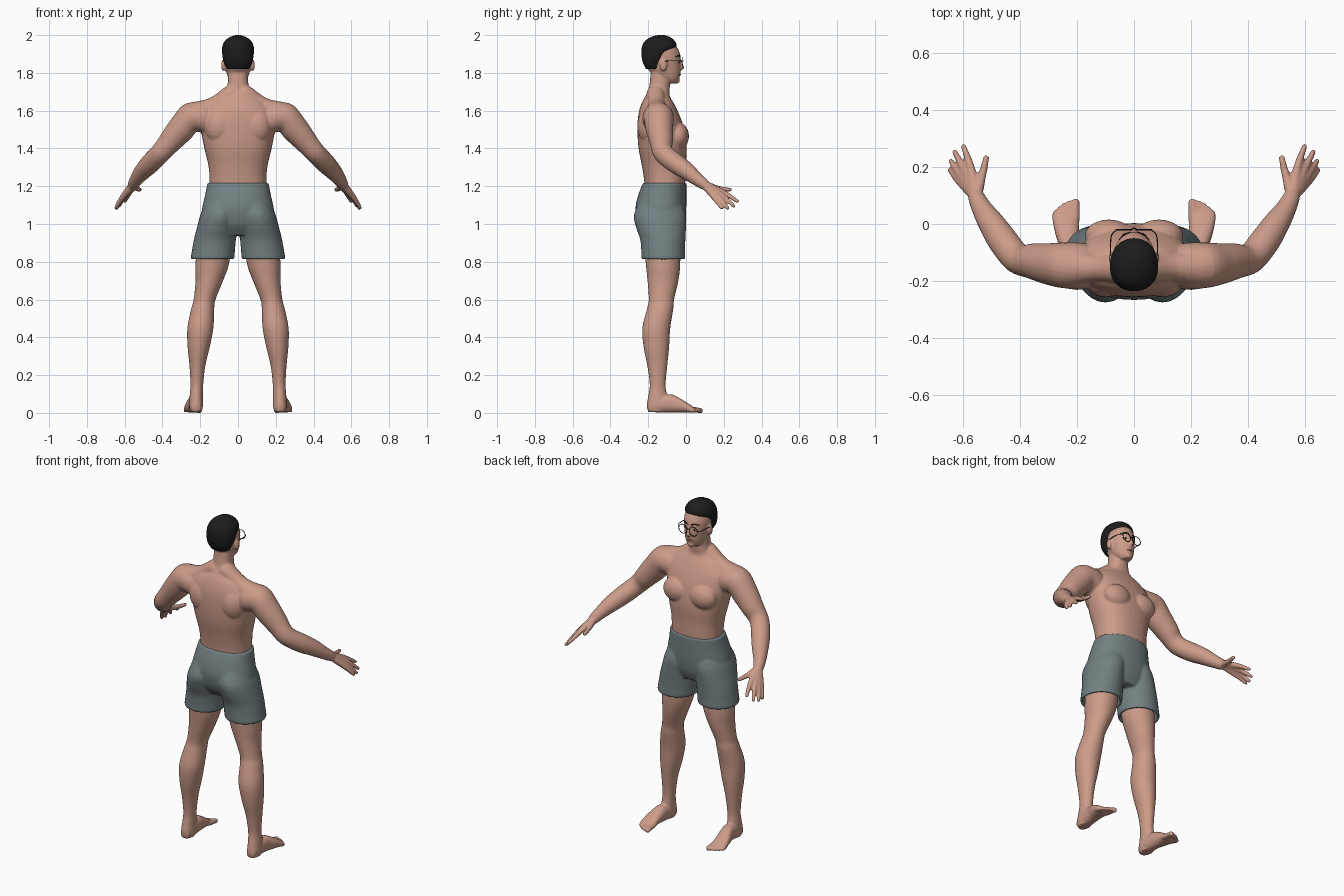
import bpy, bmesh, math
from mathutils import Vector, Matrix

cube = bpy.data.objects.get("Cube")
if cube:
    bpy.data.objects.remove(cube, do_unlink=True)


def material(name, color, rough=0.7):
    mat = bpy.data.materials.new(name)
    mat.use_nodes = True
    mat.diffuse_color = (*color, 1)
    bsdf = next(n for n in mat.node_tree.nodes if n.type == 'BSDF_PRINCIPLED')
    bsdf.inputs["Base Color"].default_value = (*color, 1)
    bsdf.inputs["Roughness"].default_value = rough
    return mat


SKIN = material("warm skin", (0.60, 0.33, 0.25))
LIP = material("lip", (0.40, 0.19, 0.15))
CLOTH = material("slate cloth", (0.17, 0.215, 0.225))
HAIR = material("black hair", (0.012, 0.012, 0.012))
FRAME = material("black frame", (0.02, 0.02, 0.02))
WHITE = material("eye white", (0.6, 0.55, 0.5))
IRIS = material("dark iris", (0.03, 0.018, 0.012))


def level(z, x, rx, y, ry):
    """Horizontal cross-section."""
    return (x, y, z, rx, 0, 0, 0, ry, 0)


def upright(y, x, rx, z, rz):
    """Cross-section facing along y."""
    return (x, y, z, rx, 0, 0, 0, 0, rz)


def smooth_rings(rings, steps):
    """Catmull-Rom interpolation between cross-sections."""
    out = []
    last = len(rings) - 1
    for i in range(last):
        a, b, c, d = (rings[min(max(k, 0), last)] for k in range(i - 1, i + 3))
        for s in range(steps):
            t = s / steps
            out.append([0.5 * (2 * q + (r - p) * t + (2 * p - 5 * q + 4 * r - w) * t * t
                               + (3 * q - p - 3 * r + w) * t ** 3)
                        for p, q, r, w in zip(a, b, c, d)])
    return out + [list(rings[last])]


def loft(bm, rings, power=2.0, steps=4, sides=28):
    """Closed skin through cross-sections; a higher power is boxier."""
    rows = []
    for ring in smooth_rings(rings, steps):
        c, u, v = Vector(ring[0:3]), Vector(ring[3:6]), Vector(ring[6:9])
        row = []
        for k in range(sides):
            a = math.tau * k / sides
            ca, sa = math.cos(a), math.sin(a)
            p = math.copysign(abs(ca) ** (2 / power), ca)
            q = math.copysign(abs(sa) ** (2 / power), sa)
            row.append(bm.verts.new(c + u * p + v * q))
        rows.append(row)
    faces = [bm.faces.new(rows[0]), bm.faces.new(rows[-1])]
    for lo, hi in zip(rows, rows[1:]):
        for k in range(sides):
            n = (k + 1) % sides
            faces.append(bm.faces.new((lo[k], lo[n], hi[n], hi[k])))
    bmesh.ops.recalc_face_normals(bm, faces=faces)


def tube(bm, points, radii, steps=4, sides=16):
    """Round limb through points, with domed ends."""
    pts = [Vector(p) for p in points]
    first, final = (pts[0] - pts[1]).normalized(), (pts[-1] - pts[-2]).normalized()
    pts = [pts[0] + first * radii[0] * 0.6] + pts + [pts[-1] + final * radii[-1] * 0.6]
    radii = [radii[0] * 0.55] + list(radii) + [radii[-1] * 0.55]
    rings = []
    for i, (p, r) in enumerate(zip(pts, radii)):
        t = (pts[min(i + 1, len(pts) - 1)] - pts[max(i - 1, 0)]).normalized()
        u = t.cross(Vector((0, 0, 1))).normalized()
        rings.append((*p, *(u * r), *(t.cross(u) * r)))
    loft(bm, rings, steps=steps, sides=sides)


def ball(bm, center, size):
    bmesh.ops.create_uvsphere(bm, u_segments=20, v_segments=12, radius=1,
                              matrix=Matrix.Translation(center) @ Matrix.Diagonal((*size, 1)))


def mirror(bm):
    """Copy everything so far to the other side."""
    copy = bmesh.ops.duplicate(bm, geom=bm.verts[:] + bm.edges[:] + bm.faces[:])["geom"]
    bmesh.ops.scale(bm, vec=(-1, 1, 1), verts=[g for g in copy if isinstance(g, bmesh.types.BMVert)])
    bmesh.ops.reverse_faces(bm, faces=[g for g in copy if isinstance(g, bmesh.types.BMFace)])


def finish(name, bm, mat, voxel=0, relax=3):
    """Make the object; a voxel size fuses its pieces into one skin."""
    mesh = bpy.data.meshes.new(name)
    bm.to_mesh(mesh)
    bm.free()
    mesh.materials.append(mat)
    for poly in mesh.polygons:
        poly.use_smooth = True
    obj = bpy.data.objects.new(name, mesh)
    bpy.context.collection.objects.link(obj)
    if voxel:
        fuse = obj.modifiers.new("fuse", 'REMESH')
        fuse.mode = 'VOXEL'
        fuse.voxel_size = voxel
        fuse.use_smooth_shade = True
        soften = obj.modifiers.new("soften", 'SMOOTH')
        soften.factor = 0.5
        soften.iterations = relax
    return obj


# Body: limbs on one side first
bm = bmesh.new()
leg = [(1.0, .11, .09, -.13, .10), (.8, .135, .09, -.122, .092), (.7, .152, .073, -.122, .082),
       (.6, .177, .058, -.13, .067), (.55, .187, .061, -.137, .07), (.45, .199, .069, -.157, .074),
       (.35, .208, .059, -.157, .068), (.25, .215, .042, -.152, .053), (.15, .218, .034, -.15, .042),
       (.09, .221, .035, -.15, .05), (.04, .222, .037, -.155, .053), (.005, .222, .03, -.155, .046)]
loft(bm, [level(*r) for r in leg])

# Foot and toes
foot = [(-.2, .222, .025, .03, .025), (-.14, .222, .037, .045, .043), (-.08, .226, .038, .05, .048),
        (-.03, .235, .043, .039, .037), (.02, .241, .046, .023, .022), (.04, .240, .043, .017, .015)]
loft(bm, [upright(*r) for r in foot], power=2.3)
for x, tip, r in ((.205, .08, .014), (.226, .076, .0105), (.244, .068, .01), (.261, .056, .01), (.277, .042, .01)):
    tube(bm, [(x, .01, .02), (x, tip - .025, .016), (x, tip, .011)], (r, r, r))

# Shoulder slope and arm
tube(bm, [(.03, -.16, 1.69), (.13, -.155, 1.623), (.24, -.15, 1.57)], (.05, .048, .074), sides=24)
tube(bm, [(.17, -.15, 1.56), (.25, -.145, 1.562), (.30, -.14, 1.505), (.36, -.13, 1.435), (.41, -.12, 1.377),
          (.46, -.06, 1.325), (.503, .005, 1.28), (.535, .055, 1.24), (.557, .1, 1.207)],
     (.08, .08, .073, .062, .054, .053, .046, .036, .028), sides=24)

# Hand: each ray runs from the wrist through a knuckle to a fingertip
wrist = (.556, .1, 1.207)
for knuckle, tip in (((.574, .198, 1.167), (.599, .272, 1.12)), ((.597, .19, 1.152), (.630, .253, 1.095)),
                     ((.611, .174, 1.141), (.643, .221, 1.083)), ((.617, .155, 1.133), (.646, .19, 1.085))):
    tube(bm, [wrist, knuckle, tip], (.022, .0145, .0095))
tube(bm, [wrist, (.534, .17, 1.188), (.519, .234, 1.181)], (.022, .0145, .0105))

# Chest, shoulder blades, ear
ball(bm, (.088, -.04, 1.465), (.085, .056, .072))
ball(bm, (.10, -.19, 1.52), (.08, .068, .10))
ball(bm, (.079, -.12, 1.84), (.010, .02, .032))
mirror(bm)

# Torso and neck
torso = [(1.05, .15, -.12, .10), (1.2, .150, -.112, .107), (1.3, .155, -.117, .115), (1.4, .178, -.124, .127),
         (1.5, .196, -.133, .124), (1.58, .195, -.144, .108), (1.64, .15, -.15, .085), (1.68, .085, -.15, .063),
         (1.72, .058, -.141, .055), (1.8, .052, -.135, .052)]
loft(bm, [level(z, 0, rx, y, ry) for z, rx, y, ry in torso], power=2.3, sides=40)

# Head, chin and nose
head = [(1.745, .028, -.078, .026), (1.765, .047, -.085, .046), (1.79, .058, -.10, .069), (1.82, .066, -.115, .087),
        (1.86, .073, -.12, .092), (1.90, .076, -.128, .097), (1.94, .071, -.137, .087), (1.97, .05, -.137, .064),
        (1.985, .02, -.135, .03)]
loft(bm, [level(z, 0, rx, y, ry) for z, rx, y, ry in head], sides=36)
ball(bm, (0, -.052, 1.76), (.024, .02, .017))
tube(bm, [(0, -.036, 1.872), (0, -.026, 1.845), (0, -.021, 1.824)], (.009, .010, .0125))
finish("body", bm, SKIN, voxel=.006)

# Shorts: a hip block with two open legs, each wall folding inwards at the hem
bm = bmesh.new()
short_leg = [(1.13, .085, .08, -.135, .105), (1.05, .098, .101, -.138, .138), (.98, .112, .106, -.132, .132),
             (.92, .122, .111, -.123, .12), (.86, .13, .114, -.121, .116), (.817, .135, .115, -.12, .115),
             (.817, .135, .102, -.12, .103), (.88, .13, .098, -.12, .1)]
loft(bm, [level(*r) for r in short_leg], steps=3)
mirror(bm)
hips = [(1.217, .162, -.113, .115), (1.15, .175, -.126, .128), (1.08, .19, -.133, .134), (1.0, .195, -.13, .122),
        (.94, .15, -.122, .09)]
loft(bm, [level(z, 0, rx, y, ry) for z, rx, y, ry in hips], power=2.2, sides=40)
finish("shorts", bm, CLOTH, voxel=.006, relax=5)

# Hair cap, sloping from the forehead to the nape
bm = bmesh.new()
hair = [(1.82, .058, -.168, .043), (1.85, .074, -.174, .052), (1.88, .081, -.165, .069), (1.91, .084, -.155, .081),
        (1.94, .083, -.1415, .0915), (1.97, .069, -.138, .078), (1.99, .042, -.135, .05), (2.0, .014, -.133, .018)]
loft(bm, [level(z, 0, rx, y, ry) for z, rx, y, ry in hair], power=2.1, sides=36)
finish("hair", bm, HAIR)

# Eyebrows
bm = bmesh.new()
tube(bm, [(.014, -.031, 1.886), (.032, -.037, 1.891), (.052, -.055, 1.886)], (.003, .0035, .002), sides=8)
mirror(bm)
finish("eyebrows", bm, HAIR)

# Eyes
for name, mat, center, size in (("eye_whites", WHITE, (.031, -.043, 1.858), (.013, .0095, .006)),
                                ("irises", IRIS, (.031, -.037, 1.858), (.0055, .005, .0055))):
    bm = bmesh.new()
    ball(bm, center, size)
    mirror(bm)
    finish(name, bm, mat)

# Mouth
bm = bmesh.new()
tube(bm, [(-.021, -.037, 1.789), (0, -.031, 1.791), (.021, -.037, 1.789)], (.002, .004, .002), sides=10)
finish("lips", bm, LIP)

# Glasses: round rims, temples and a bridge
bm = bmesh.new()
rim = []
for k in range(24):
    a = math.tau * k / 24
    out = Vector((math.cos(a), 0, math.sin(a)))
    center = Vector((.035, -.02, 1.855)) + out * .027
    rim.append([bm.verts.new(center + (out * math.cos(b) + Vector((0, math.sin(b), 0))) * .002)
                for b in (math.tau * j / 8 for j in range(8))])
for k in range(24):
    a, b = rim[k], rim[(k + 1) % 24]
    for j in range(8):
        n = (j + 1) % 8
        bm.faces.new((a[j], b[j], b[n], a[n]))
bmesh.ops.recalc_face_normals(bm, faces=bm.faces[:])
tube(bm, [(.061, -.021, 1.862), (.079, -.04, 1.864), (.083, -.09, 1.864), (.082, -.13, 1.858)],
     (.002, .002, .002, .002), sides=8)
mirror(bm)
tube(bm, [(-.009, -.02, 1.86), (0, -.015, 1.864), (.009, -.02, 1.86)], (.002, .002, .002), sides=8)
finish("glasses", bm, FRAME)
